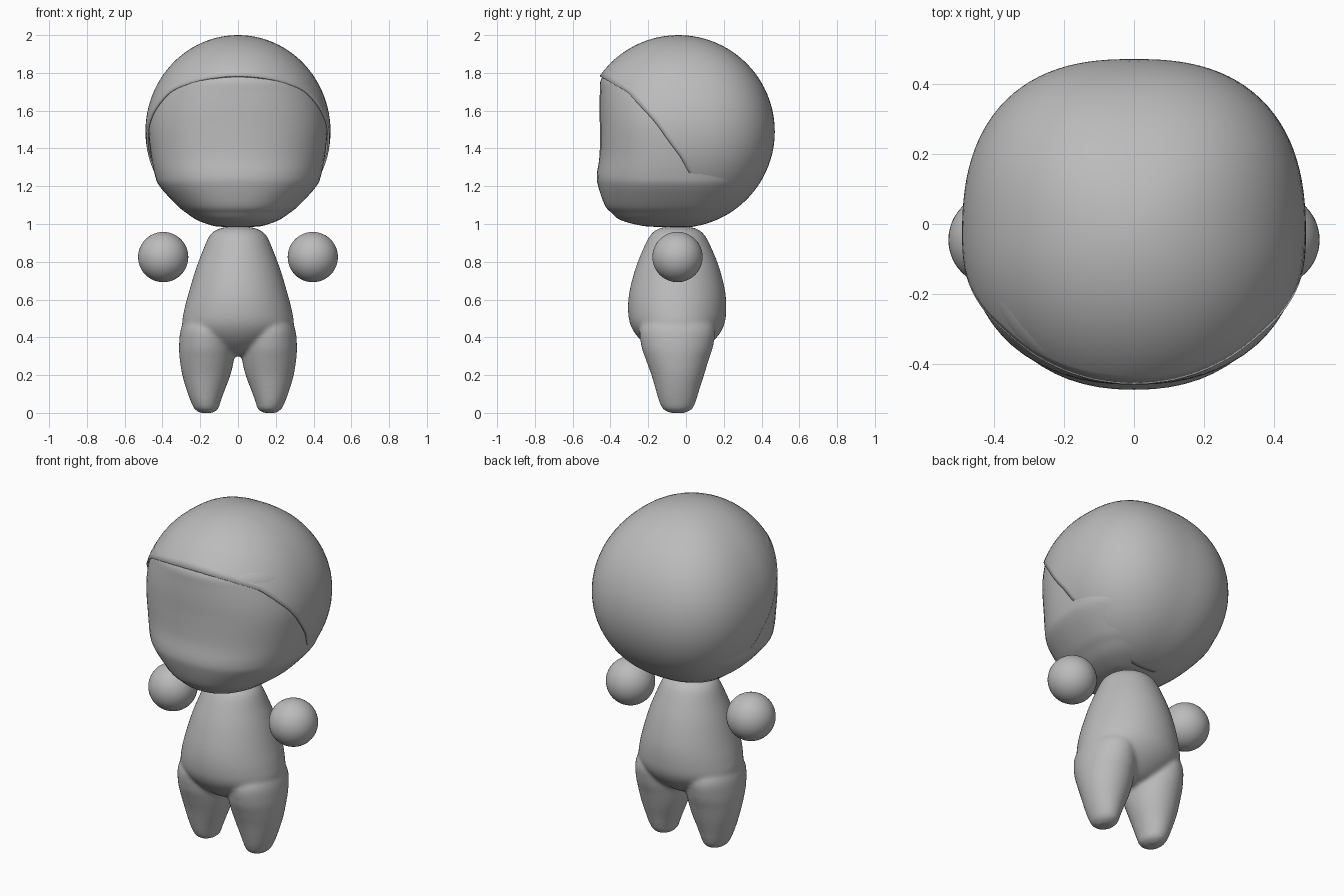
import bpy, bmesh, math

if "Cube" in bpy.data.objects:
    bpy.data.objects.remove(bpy.data.objects["Cube"])

grey = bpy.data.materials.new("plain grey")
grey.diffuse_color = (0.5, 0.5, 0.5, 1)
grey.use_nodes = True
grey.node_tree.nodes["Principled BSDF"].inputs["Base Color"].default_value = grey.diffuse_color


def make(name, verts, faces, fix=True):
    me = bpy.data.meshes.new(name)
    me.from_pydata(verts, [], faces)
    if fix:
        bm = bmesh.new()
        bm.from_mesh(me)
        bmesh.ops.recalc_face_normals(bm, faces=bm.faces)
        bm.to_mesh(me)
        bm.free()
    for p in me.polygons:
        p.use_smooth = True
    me.materials.append(grey)
    ob = bpy.data.objects.new(name, me)
    bpy.context.collection.objects.link(ob)
    return ob


def spow(v, e):
    return math.copysign(abs(v) ** e, v)


def smooth_rows(rows, sub=4):
    """Catmull-Rom interpolation between the section rows."""
    out = []
    for i in range(len(rows) - 1):
        a, b, c, d = rows[max(i - 1, 0)], rows[i], rows[i + 1], rows[min(i + 2, len(rows) - 1)]
        for s in range(sub):
            t = s / sub
            out.append([0.5 * (2 * q + (r - p) * t + (2 * p - 5 * q + 4 * r - w) * t * t
                               + (3 * q - p - 3 * r + w) * t ** 3)
                        for p, q, r, w in zip(a, b, c, d)])
    return out + [rows[-1]]


def loft(rows, nf=2.0, nb=2.0, cy=None, seg=64):
    """Stack rounded sections: z, x min, x max, y front, y back."""
    rows = smooth_rows(rows)
    verts, faces = [], []
    for z, x0, x1, yf, yb in rows:
        mid = (yf + yb) / 2 if cy is None else cy
        for i in range(seg):
            t = 2 * math.pi * i / seg
            n = nb if math.sin(t) > 0 else nf
            h = yb - mid if math.sin(t) > 0 else mid - yf
            verts.append(((x0 + x1) / 2 + (x1 - x0) / 2 * spow(math.cos(t), 2 / n),
                          mid + h * spow(math.sin(t), 2 / n), z))
    for k in range(len(rows) - 1):
        for i in range(seg):
            j = (i + 1) % seg
            faces.append((k * seg + i, k * seg + j, (k + 1) * seg + j, (k + 1) * seg + i))
    faces.append(tuple(range(seg)))
    faces.append(tuple(range((len(rows) - 1) * seg, len(rows) * seg)))
    return verts, faces


# head shell: rounded ball, open at the front along a curved edge
CY, CZ, A, B = -0.04, 1.49, 0.49, 0.51
EDGE = [(0.9, 0.076), (0.98, 0.074), (1.217, 0.048), (1.355, -0.03), (1.54, -0.164),
        (1.70, -0.31), (1.77, -0.43), (1.785, -0.456), (1.80, -1.0), (2.2, -2.0)]


def edge_y(z):
    for (z0, y0), (z1, y1) in zip(EDGE, EDGE[1:]):
        if z <= z1:
            return y0 + (y1 - y0) * (z - z0) / (z1 - z0)
    return -2.0


def ball(theta, phi):
    x, y, z = math.sin(theta) * math.cos(phi), math.cos(theta), math.sin(theta) * math.sin(phi)
    n = 2.5 if y > 0 else 2.0
    s = ((abs(x) ** n + abs(y) ** n) ** (2 / n) + z * z) ** -0.5
    return (A * x * s, CY + B * y * s, CZ + B * z * s)


SEG, ROWS = 96, 32
verts, faces = [ball(0, 0)], []
limits = []
for i in range(SEG):
    t = 0.3
    while t < math.pi:
        p = ball(t, 2 * math.pi * i / SEG)
        if p[1] < edge_y(p[2]):
            break
        t += 0.004
    limits.append(t)
for k in range(1, ROWS + 1):
    for i in range(SEG):
        verts.append(ball(limits[i] * k / ROWS, 2 * math.pi * i / SEG))
for i in range(SEG):
    j = (i + 1) % SEG
    faces.append((0, 1 + j, 1 + i))
    for k in range(ROWS - 1):
        a, b = 1 + k * SEG, 1 + (k + 1) * SEG
        faces.append((a + i, a + j, b + j, b + i))
shell = make("head_shell", verts, faces, fix=False)
mod = shell.modifiers.new("thickness", "SOLIDIFY")
mod.thickness = 0.01
mod.offset = -1

# face: flat-fronted inner head; back follows inside of the shell
face_profile = [(0.985, 0.07, -0.15), (0.99, 0.13, -0.23), (1.02, 0.215, -0.345), (1.06, 0.275, -0.395),
                (1.10, 0.325, -0.43), (1.2, 0.415, -0.465), (1.26, 0.44, -0.472), (1.36, 0.46, -0.458),
                (1.5, 0.474, -0.456), (1.6, 0.465, -0.458), (1.7, 0.437, -0.456), (1.765, 0.404, -0.45),
                (1.82, 0.35, -0.405), (1.9, 0.26, -0.30), (1.96, 0.14, -0.16), (1.98, 0.03, -0.06)]
rows = []
for z, w, f in face_profile:
    r = math.sqrt(max(0.0, 1 - ((z - CZ) / B) ** 2))
    rows.append((z, -w, w, f, CY + 0.97 * B * r))
make("face", *loft(rows, nf=2.25, nb=2.4, cy=CY))

# body: torso and two legs fused into one smooth surface
torso = [(0.985, -0.05, 0.05, -0.10, 0.01), (0.975, -0.10, 0.10, -0.145, 0.055),
         (0.94, -0.15, 0.15, -0.19, 0.10), (0.85, -0.19, 0.19, -0.235, 0.145),
         (0.757, -0.225, 0.225, -0.27, 0.18), (0.64, -0.26, 0.26, -0.30, 0.208),
         (0.54, -0.286, 0.286, -0.307, 0.213), (0.46, -0.292, 0.292, -0.292, 0.20),
         (0.39, -0.23, 0.23, -0.245, 0.155), (0.33, -0.13, 0.13, -0.17, 0.08),
         (0.30, -0.04, 0.04, -0.09, 0.0)]
leg = [(0.54, 0.10, 0.24, -0.15, 0.06), (0.46, 0.03, 0.298, -0.24, 0.15),
       (0.36, 0.018, 0.312, -0.238, 0.145), (0.28, 0.022, 0.308, -0.212, 0.12),
       (0.2, 0.04, 0.295, -0.183, 0.096), (0.12, 0.07, 0.272, -0.16, 0.07),
       (0.06, 0.092, 0.25, -0.142, 0.052), (0.02, 0.105, 0.23, -0.122, 0.032),
       (0.0, 0.135, 0.20, -0.085, -0.005)]
verts, faces = loft(torso)
for side in (1, -1):
    lv, lf = loft(leg)
    off = len(verts)
    verts += [(x * side, y, z) for x, y, z in lv]
    faces += [tuple(i + off for i in f) for f in lf]
body = make("body", verts, faces)
rm = body.modifiers.new("fuse", "REMESH")
rm.mode = "VOXEL"
rm.voxel_size = 0.011
rm.use_smooth_shade = True
sm = body.modifiers.new("soften", "SMOOTH")
sm.factor = 0.5
sm.iterations = 8

# hands: floating balls
for side, label in ((1, "right"), (-1, "left")):
    bpy.ops.mesh.primitive_uv_sphere_add(segments=48, ring_count=24, radius=0.133,
                                         location=(0.396 * side, -0.045, 0.825))
    hand = bpy.context.object
    hand.name = label + "_hand"
    hand.data.materials.append(grey)
    bpy.ops.object.shade_smooth()
